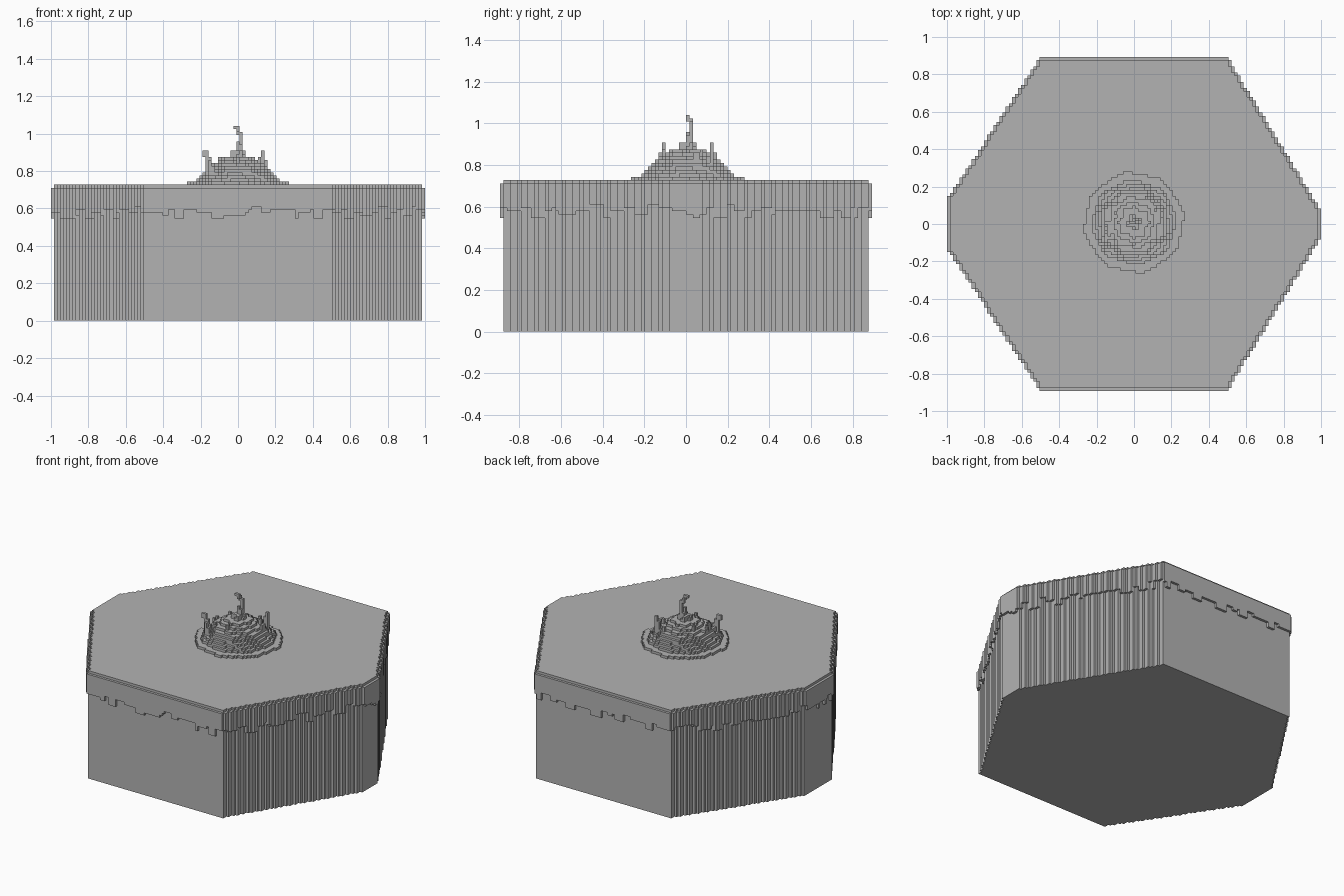
import bpy, bmesh, math, random

random.seed(7)
V = 2 / 121            # voxel edge
ROWS = 54              # half the rows of the hexagon
TOP = 44               # body height in voxels

if "Cube" in bpy.data.objects:
    bpy.data.objects.remove(bpy.data.objects["Cube"])

grey = bpy.data.materials.new("stone_grey")
grey.use_nodes = True
grey.diffuse_color = (0.45, 0.45, 0.45, 1)
grey.node_tree.nodes["Principled BSDF"].inputs["Base Color"].default_value = (0.45, 0.45, 0.45, 1)


def finish(name, bm):
    """Merge coplanar faces and make the object."""
    bmesh.ops.dissolve_limit(bm, angle_limit=0.01, verts=bm.verts, edges=bm.edges)
    mesh = bpy.data.meshes.new(name)
    bm.to_mesh(mesh)
    bm.free()
    mesh.materials.append(grey)
    obj = bpy.data.objects.new(name, mesh)
    bpy.context.collection.objects.link(obj)
    return obj


def extent(j, inset=0):
    """First and last column of the stepped hexagon in row j."""
    depth = ROWS - 0.5 - abs(j + 0.5)
    left = min(60, int(30.5 + depth * 0.66))
    right = min(60, int(30.5 + depth * 0.61))
    return -left + inset, right - inset


def in_body(i, j, k):
    if not (-ROWS < j < ROWS - 1 and 0 <= k < TOP):
        return False
    lo, hi = extent(j, 1)
    return lo <= i <= hi


def voxels(name, cells):
    """Skin a set of cells, leaving out faces buried in it or in the body."""
    bm = bmesh.new()
    verts = {}

    def vert(p):
        if p not in verts:
            verts[p] = bm.verts.new(((p[0] - 0.5) * V, p[1] * V, p[2] * V))
        return verts[p]

    for c in sorted(cells):
        for axis in range(3):
            for side in (0, 1):
                n = list(c)
                n[axis] += 2 * side - 1
                if tuple(n) in cells or in_body(*n):
                    continue
                quad = []
                for a, b in ((0, 0), (1, 0), (1, 1), (0, 1)):
                    p = list(c)
                    p[axis] += side
                    p[(axis + 1) % 3] += a
                    p[(axis + 2) % 3] += b
                    quad.append(vert(tuple(p)))
                bm.faces.new(quad if side else quad[::-1])
    return finish(name, bm)


# Hexagonal body: stepped outline extruded upward
outline = []


def corner(x, y):
    if (x, y) not in outline[-1:]:
        outline.append((x, y))


inner_rows = range(-ROWS + 1, ROWS - 1)
for j in inner_rows:
    corner(extent(j, 1)[1] + 0.5, j)
    corner(extent(j, 1)[1] + 0.5, j + 1)
for j in reversed(inner_rows):
    corner(extent(j, 1)[0] - 0.5, j + 1)
    corner(extent(j, 1)[0] - 0.5, j)
bm = bmesh.new()
base = bm.faces.new([bm.verts.new((x * V, y * V, 0)) for x, y in outline])
walls = bmesh.ops.extrude_face_region(bm, geom=[base], use_keep_orig=True)
lifted = [g for g in walls["geom"] if isinstance(g, bmesh.types.BMVert)]
bmesh.ops.translate(bm, verts=lifted, vec=(0, 0, TOP * V))
bmesh.ops.recalc_face_normals(bm, faces=bm.faces)
finish("hexagon_body", bm)

# Outer layer hanging over the sides with a ragged lower edge
border = []
for j in range(-ROWS, ROWS):
    lo, hi = extent(j)
    border += [(i, j) for i in range(lo, hi + 1) if not in_body(i, j, 0)]
border.sort(key=lambda c: math.atan2(c[1] + 0.5, c[0]))
skirt, drop, run = set(), 35, 0
for i, j in border:
    if run == 0:
        drop, run = random.choice([33, 34, 35, 35, 36, 36, 37]), random.randint(1, 4)
    run -= 1
    skirt.update((i, j, k) for k in range(drop, TOP - 1))
voxels("ragged_top_layer", skirt)

# Terraced mound
mound = set()
radii = (16, 13.5, 12.5, 11.5, 10.5, 9.5, 8.3, 6.5, 4.8, 2.5, 2)
for level, radius in enumerate(radii):
    for i in range(-17, 18):
        for j in range(-17, 18):
            angle = math.atan2(j, i)
            if math.hypot(i, j) < radius + 0.4 * math.sin(8 * angle + level):
                mound.add((i, j, TOP + level))


def pillar(i, j, top):
    mound.update((i, j, k) for k in range(TOP, top))


# Low ragged walls on two sides of the mound
for j in range(-8, 2):
    pillar(-9, j, random.randint(49, 52))
    pillar(-8, j, random.randint(49, 51))
for i in range(3, 10):
    pillar(i, 11 - i, random.randint(50, 53))
    pillar(i, 12 - i, random.randint(49, 52))

# Small upright splinters
for n in range(16):
    a, r = n * math.tau / 16 + random.uniform(-0.15, 0.15), random.uniform(5, 9)
    pillar(round(r * math.cos(a)), round(r * math.sin(a)), random.randint(50, 53))

# Two taller side spikes, one hooked outward
pillar(-10, -7, 54)
pillar(-9, -7, 53)
mound.update({(-11, -7, 53), (-11, -7, 54), (-10, -7, 54)})
pillar(8, 7, 55)
pillar(7, 7, 53)

# Bent central spire
for i, j, low, high in ((0, 0, 54, 58), (1, 0, 54, 57), (0, 1, 54, 56),
                        (1, 1, 54, 61), (0, 1, 60, 62), (0, 0, 61, 63), (-1, 0, 62, 63)):
    mound.update((i, j, k) for k in range(low, high))
voxels("terraced_mound", mound)
